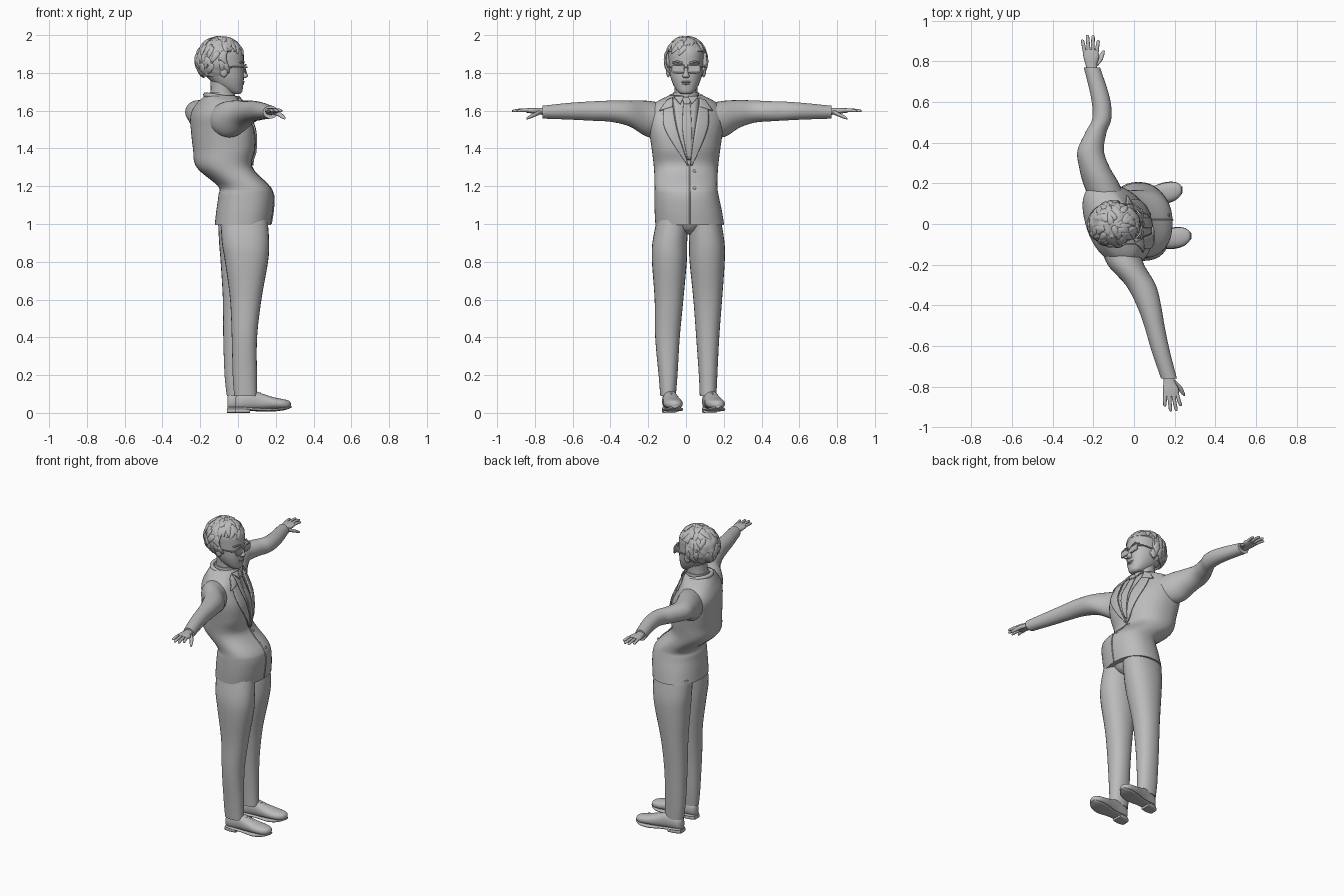
import bpy, bmesh, math, random
from mathutils import Vector, noise

random.seed(4)
if "Cube" in bpy.data.objects:
    bpy.data.objects.remove(bpy.data.objects["Cube"])

grey = bpy.data.materials.new("plain grey")
grey.use_nodes = True
grey.diffuse_color = (0.5, 0.5, 0.5, 1)
grey.node_tree.nodes["Principled BSDF"].inputs["Base Color"].default_value = (0.5, 0.5, 0.5, 1)


def finish(name, bm, angle=50):
    bmesh.ops.recalc_face_normals(bm, faces=bm.faces)
    me = bpy.data.meshes.new(name)
    bm.to_mesh(me)
    bm.free()
    me.materials.append(grey)
    ob = bpy.data.objects.new(name, me)
    bpy.context.collection.objects.link(ob)
    bpy.ops.object.select_all(action="DESELECT")
    ob.select_set(True)
    bpy.context.view_layer.objects.active = ob
    bpy.ops.object.shade_smooth_by_angle(angle=math.radians(angle))
    return ob


def dense(rows, steps=6):
    """Smooth interpolation through the given rows."""
    rows = [Vector(r) for r in rows]
    out = []
    for i in range(len(rows) - 1):
        b, c = rows[i], rows[i + 1]
        a, d = rows[max(i - 1, 0)], rows[min(i + 2, len(rows) - 1)]
        for s in range(steps):
            t = s / steps
            out.append(b + (c - a) * (t / 2) + (a * 2 - b * 5 + c * 4 - d) * (t * t / 2)
                       + (b * 3 - a - c * 3 + d) * (t ** 3 / 2))
    return out + [rows[-1]]


def loft(name, axis, rows, n=2.0, seg=28, steps=6):
    """Rings along an axis; row = position, two centres, two half sizes, optional shear."""
    bm = bmesh.new()
    rings = []
    for r in dense(rows, steps):
        ring = []
        for i in range(seg):
            ang = math.tau * i / seg
            c, s = math.cos(ang), math.sin(ang)
            a = r[1] + r[3] * math.copysign(abs(c) ** (2 / n), c)
            b = r[2] + r[4] * math.copysign(abs(s) ** (2 / n), s)
            if len(r) > 5:
                a += r[5] * b
            co = {"x": (r[0], a, b), "y": (a, r[0], b), "z": (a, b, r[0])}[axis]
            ring.append(bm.verts.new(co))
        rings.append(ring)
    for p, q in zip(rings, rings[1:]):
        for i in range(seg):
            j = (i + 1) % seg
            bm.faces.new((p[i], p[j], q[j], q[i]))
    bm.faces.new(rings[0])
    bm.faces.new(rings[-1])
    return finish(name, bm)


def ball(name, loc, size, seg=16):
    bm = bmesh.new()
    bmesh.ops.create_uvsphere(bm, u_segments=seg, v_segments=seg // 2, radius=1)
    for v in bm.verts:
        v.co = Vector(loc) + v.co * Vector(size)
    return finish(name, bm)


def tube(name, pts, r, cyclic=False):
    cu = bpy.data.curves.new(name, "CURVE")
    cu.dimensions = "3D"
    cu.bevel_depth, cu.bevel_resolution = r, 2
    cu.use_fill_caps = True
    sp = cu.splines.new("POLY")
    sp.points.add(len(pts) - 1)
    for p, co in zip(sp.points, pts):
        p.co = (*co, 1)
    sp.use_cyclic_u = cyclic
    cu.materials.append(grey)
    bpy.context.collection.objects.link(bpy.data.objects.new(name, cu))


# Jacket body: pelvis pushed forward, chest leaning back and twisted
TORSO = [(0.995, .025, .02, .148, .182, 0), (1.07, .035, .012, .15, .178, 0),
         (1.15, .042, .003, .146, .17, 0), (1.2, .03, 0, .136, .166, -.03),
         (1.3, -.072, 0, .145, .17, -.12), (1.4, -.075, 0, .157, .182, -.2),
         (1.5, -.083, 0, .155, .196, -.26), (1.58, -.1, 0, .135, .2, -.28),
         (1.64, -.1, 0, .105, .165, -.28), (1.68, -.095, 0, .08, .09, -.1)]
TN = 2.3
loft("jacket_body", "z", TORSO, TN, 48)
BODY = dense(TORSO)


def front(y, z, off):
    """Point on the front of the jacket, raised by off."""
    for a, b in zip(BODY, BODY[1:]):
        if a[0] <= z <= b[0]:
            break
    r = a.lerp(b, min(1, max(0, (z - a[0]) / (b[0] - a[0]))))
    u = min(abs(y - r[2]) / r[4], .97)
    return Vector((r[1] + r[3] * (1 - u ** TN) ** (1 / TN) + r[5] * y + off, y, z))


def panel(name, left, right, off=.004, thick=.006, cols=6):
    """Thin cloth panel following the jacket front between two (y, z) edges."""
    bm = bmesh.new()
    grid = []
    for p, q in zip(dense(left, 5), dense(right, 5)):
        grid.append([bm.verts.new(front(*p.lerp(q, i / cols), off)) for i in range(cols + 1)])
    for a, b in zip(grid, grid[1:]):
        for i in range(cols):
            bm.faces.new((a[i], a[i + 1], b[i + 1], b[i]))
    ob = finish(name, bm)
    mod = ob.modifiers.new("thickness", "SOLIDIFY")
    mod.thickness, mod.offset = thick, 0


# Shirt, tie and lapels
panel("shirt_front", [(-.07, 1.665), (-.045, 1.5), (.005, 1.34)],
      [(.07, 1.665), (.05, 1.5), (.03, 1.34)], .002, .004)
panel("tie", [(-.012, 1.655), (-.018, 1.5), (.01, 1.34)],
      [(.02, 1.655), (.03, 1.5), (.026, 1.34)], .008)
panel("tie_knot", [(-.022, 1.67), (-.01, 1.635)], [(.028, 1.67), (.018, 1.635)], .014, .009)
for s, side in ((1, "left"), (-1, "right")):
    panel(side + "_lapel", [(s * .075, 1.665), (s * .048, 1.5), (.018 + s * .004, 1.31)],
          [(s * .11, 1.64), (s * .115, 1.51), (.02 + s * .012, 1.31)], .008, .009)
    panel(side + "_collar_flap", [(s * .07, 1.668), (s * .07, 1.62)],
          [(s * .1, 1.655), (s * .14, 1.60)], .011, .009)
    panel(side + "_shirt_collar", [(s * .01, 1.675), (s * .03, 1.635)],
          [(s * .065, 1.675), (s * .045, 1.65)], .016, .007)
tube("jacket_closing_edge", [front(.02, 1.0 + .031 * i, .001) for i in range(11)], .004)
for z in (1.19, 1.28):
    ball("jacket_button", front(.045, z, .002), (.005, .009, .009), 10)
ARC = [math.radians(70 + 220 * i / 16) for i in range(17)]
tube("jacket_back_collar", [(-.092 + .08 * math.cos(a), .082 * math.sin(a), 1.672 - .012 * math.cos(a))
                            for a in ARC], .013)
loft("shirt_collar_band", "z", [(1.64, -.09, 0, .078, .076), (1.695, -.085, 0, .068, .068)])
loft("neck", "z", [(1.64, -.09, 0, .068, .064), (1.7, -.083, 0, .062, .06), (1.77, -.08, 0, .066, .064)])

# Sleeves
loft("left_sleeve", "y", [(.1, -.12, 1.55, .09, .085), (.2, -.162, 1.556, .088, .096),
                          (.28, -.195, 1.582, .075, .074), (.36, -.213, 1.595, .065, .059),
                          (.45, -.187, 1.597, .052, .053), (.52, -.158, 1.598, .047, .05),
                          (.62, -.165, 1.597, .046, .044), (.77, -.207, 1.592, .04, .034)])
loft("right_sleeve", "y", [(-.1, -.075, 1.55, .09, .085), (-.2, -.04, 1.556, .09, .096),
                           (-.3, .033, 1.585, .074, .068), (-.4, .073, 1.597, .06, .056),
                           (-.5, .1, 1.598, .05, .051), (-.62, .13, 1.597, .045, .044),
                           (-.76, .172, 1.592, .039, .034)])


# Hands: palm, four fingers and a thumb
def hand(side, s, wx, wy, drift):
    def row(x, t, z, a, b):
        return (wy + s * t, wx + x + drift * t / .17, z, a, b)
    loft(side + "_palm", "y", [row(0, -.03, 1.596, .026, .02), row(0, .02, 1.597, .028, .018),
                               row(.006, .06, 1.6, .039, .015), row(.006, .095, 1.601, .036, .011)], 2.4)
    for f, (x, t) in enumerate(((-.026, .145), (.002, .168), (.03, .166), (.052, .142))):
        base = -.022 + .019 * f
        loft(f"{side}_finger", "y", [row(base, .08, 1.601, .010, .010),
                                     row((base + x) / 2, (.08 + t) / 2, 1.602, .009, .009),
                                     row(x * .97, t - .008, 1.599, .008, .007),
                                     row(x, t, 1.598, .003, .003)], seg=12)
    loft(side + "_thumb", "y", [row(.015, .015, 1.594, .016, .013), row(.045, .045, 1.58, .014, .011),
                                row(.064, .078, 1.565, .010, .009), row(.072, .092, 1.558, .004, .004)], seg=12)


hand("left", 1, -.207, .762, -.025)
hand("right", -1, .173, -.753, .005)

# Trousers
loft("right_trouser_leg", "z", [(.09, .04, -.095, .06, .041), (.2, .036, -.095, .064, .05),
                                (.4, .034, -.098, .067, .065), (.6, .041, -.09, .083, .076),
                                (.8, .045, -.088, .114, .092), (.9, .04, -.086, .125, .092),
                                (1.02, .032, -.07, .125, .085)], 2.2)
loft("left_trouser_leg", "z", [(.09, .002, .117, .061, .044), (.2, -.005, .117, .066, .049),
                               (.4, -.007, .115, .071, .061), (.6, .002, .115, .082, .076),
                               (.8, .018, .112, .11, .093), (.9, .022, .11, .122, .094),
                               (1.02, .022, .1, .128, .085)], 2.2)
loft("trouser_seat", "z", [(.945, .028, .013, .05, .03), (.97, .028, .015, .1, .07),
                           (1.02, .028, .02, .13, .14)])


# Shoes with sole, heel and laces
def shoe(side, hx, hy, drift):
    def row(t, z, a, b):
        return (hx + t, hy + drift * t / .29, z, a, b)
    loft(side + "_shoe", "x", [row(0, .055, .02, .03), row(.02, .062, .034, .045),
                               row(.09, .068, .038, .05), row(.14, .06, .043, .042),
                               row(.2, .052, .05, .031), row(.25, .047, .046, .026),
                               row(.28, .045, .03, .02), row(.292, .044, .008, .008)], 2.3)
    loft(side + "_sole", "x", [row(0, .024, .025, .008), row(.04, .024, .037, .008),
                               row(.12, .018, .038, .008), row(.2, .016, .053, .008),
                               row(.26, .022, .044, .007), row(.294, .032, .014, .005)], 3)
    loft(side + "_heel", "x", [row(-.002, .012, .026, .012), row(.03, .012, .037, .012),
                               row(.075, .012, .036, .012)], 5, steps=3)
    for t, z in ((.13, .105), (.15, .097), (.17, .09)):
        x, y = row(t, 0, 0, 0)[:2]
        tube(side + "_shoe_lace", [(x, y - .022, z - .008), (x, y, z), (x, y + .022, z - .008)], .004)


shoe("right", -.012, -.095, .036)
shoe("left", -.055, .115, .052)

# Head and face
loft("head", "z", [(1.688, -.008, 0, .02, .024), (1.7, -.02, 0, .042, .043), (1.73, -.043, 0, .07, .064),
                   (1.77, -.063, 0, .094, .08), (1.81, -.08, 0, .111, .088), (1.86, -.088, 0, .12, .092),
                   (1.91, -.09, 0, .118, .092), (1.95, -.092, 0, .095, .075), (1.98, -.095, 0, .04, .035)], 2.2)
loft("nose", "z", [(1.772, .026, 0, .012, .012), (1.782, .034, 0, .018, .019),
                   (1.8, .033, 0, .014, .013), (1.845, .022, 0, .012, .011)], seg=16)
ball("upper_lip", (.025, 0, 1.752), (.011, .026, .006))
ball("lower_lip", (.022, 0, 1.742), (.011, .021, .006))
for s in (1, -1):
    ball("ear", (-.075, s * .094, 1.81), (.022, .012, .034))
    tube("eyebrow", [(.03, s * .018, 1.853), (.031, s * .045, 1.86), (.012, s * .07, 1.854)], .005)

# Glasses
for s in (1, -1):
    rim = []
    for i in range(24):
        c, d = math.cos(math.tau * i / 24), math.sin(math.tau * i / 24)
        rim.append((.042 - .006 * abs(c), s * .042 + math.copysign(abs(c) ** .6, c) * .031,
                    1.822 + math.copysign(abs(d) ** .6, d) * .022))
    tube("glasses_rim", rim, .0045, True)
    loft("glasses_lens", "x", [(.036, s * .042, 1.822, .03, .021), (.040, s * .042, 1.822, .03, .021)], 3.2, steps=1)
    tube("glasses_temple", [(.036, s * .073, 1.83), (.0, s * .096, 1.832), (-.08, s * .1, 1.83)], .004)
tube("glasses_bridge", [(.042, -.013, 1.828), (.047, 0, 1.83), (.042, .013, 1.828)], .004)

# Hair cap, tucked inside the head over the face
HC, HR = Vector((-.095, 0, 1.868)), Vector((.13, .112, .124))
bm = bmesh.new()
bmesh.ops.create_uvsphere(bm, u_segments=64, v_segments=40, radius=1)
for v in bm.verts:
    d = v.co.normalized()
    bump = 1 + .05 * noise.noise(d * 5) + .03 * noise.noise(d * 13)
    face = d.x > .25 and d.z < .38 or d.z < -.75
    v.co = HC + d * HR * (.7 if face else bump)
finish("hair_cap", bm, 35)

# Loose locks combed over the cap
for i in range(110):
    a, h = random.uniform(0, math.tau), random.uniform(-.62, .95)
    d = Vector((math.cos(a) * math.sqrt(1 - h * h), math.sin(a) * math.sqrt(1 - h * h), h))
    if d.x > .3 and d.z < .42:
        continue
    side = Vector((-d.y, d.x, 0)).normalized()
    down = d.cross(side) * -1 + side * random.uniform(-.7, .7)
    down.normalize()
    cross = d.cross(down)
    bm = bmesh.new()
    bmesh.ops.create_uvsphere(bm, u_segments=10, v_segments=8, radius=1)
    for v in bm.verts:
        x, y, z = v.co
        v.co = HC + d * HR + down * z * .036 + cross * y * .015 * (1 - .4 * z) + d * (x * .007 - z * z * .006)
    finish("hair_lock", bm)
